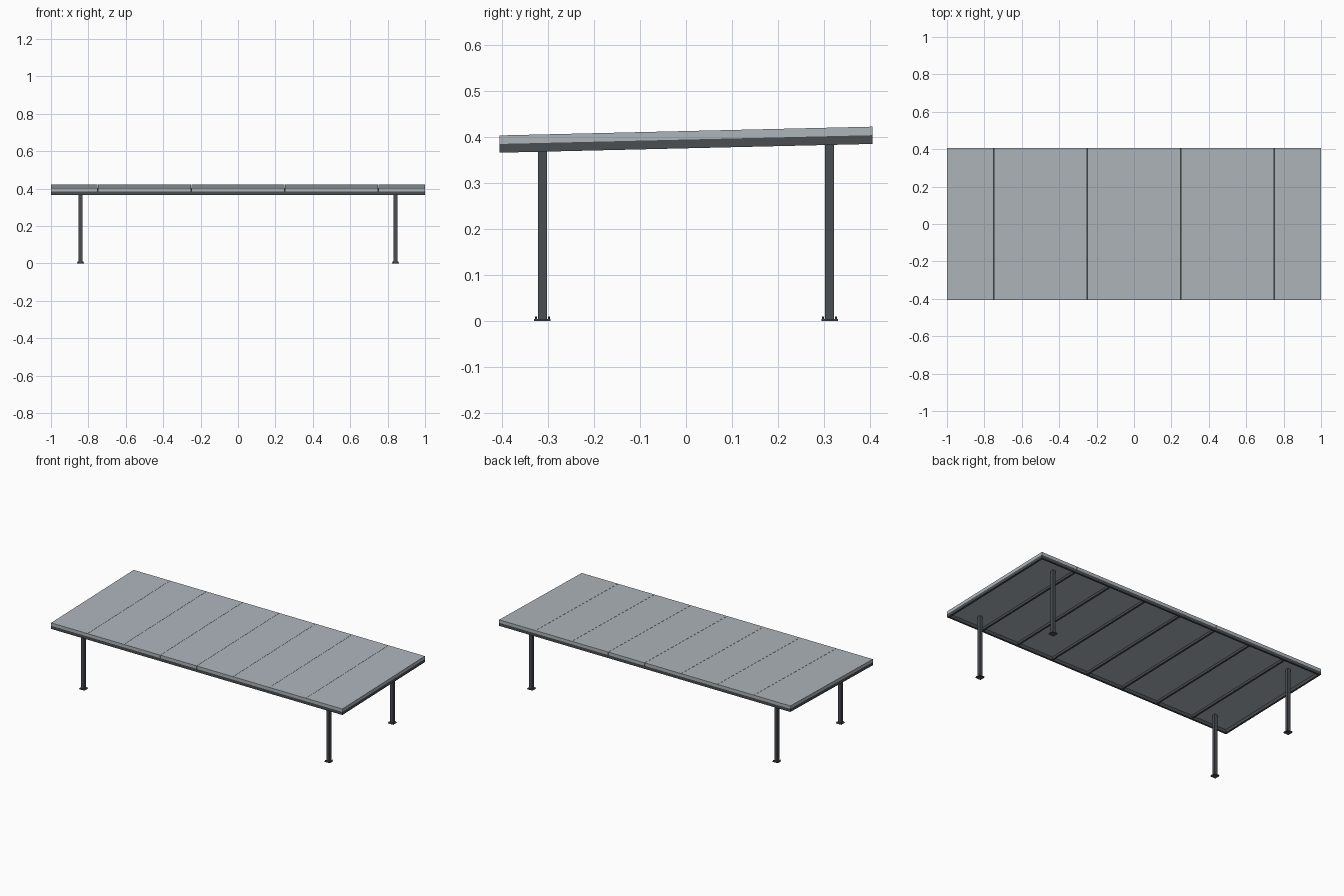
import bpy, bmesh
from mathutils import Matrix, Vector

cube = bpy.data.objects.get("Cube")
if cube:
    bpy.data.objects.remove(cube)


def make_material(name, color):
    mat = bpy.data.materials.new(name)
    mat.use_nodes = True
    mat.diffuse_color = color
    mat.node_tree.nodes["Principled BSDF"].inputs["Base Color"].default_value = color
    return mat


light_grey = make_material("light grey sheet", (0.42, 0.465, 0.495, 1))
dark_grey = make_material("dark grey steel", (0.068, 0.077, 0.083, 1))

# Overall sizes
HALF_X, HALF_Y = 1.0, 0.405
SLOPE = 0.0235            # rise of the roof per unit of y
FRAME_Z, PANEL_Z, TOP_Z = 0.375, 0.394, 0.4125
BEAM = 0.012
BAYS = 8
BAY = 2 * HALF_X / BAYS
SEAM = 0.0012


def finish(name, bm, mat):
    mesh = bpy.data.meshes.new(name)
    bm.to_mesh(mesh)
    bm.free()
    mesh.materials.append(mat)
    obj = bpy.data.objects.new(name, mesh)
    bpy.context.scene.collection.objects.link(obj)
    return obj


def add_box(bm, low, high):
    low, high = Vector(low), Vector(high)
    size = Matrix.Diagonal((*(high - low), 1))
    return bmesh.ops.create_cube(bm, size=1, matrix=Matrix.Translation((low + high) / 2) @ size)["verts"]


def tilted_box(name, x, y, z, mat):
    """Box given as three ranges, sheared to follow the roof slope."""
    bm = bmesh.new()
    for v in add_box(bm, *zip(x, y, z)):
        v.co.z += SLOPE * v.co.y
    return finish(name, bm, mat)


# Roof sheets, one for each bay
for i in range(BAYS):
    left = -HALF_X + i * BAY + (SEAM / 2 if i else 0)
    right = -HALF_X + (i + 1) * BAY - (SEAM / 2 if i < BAYS - 1 else 0)
    tilted_box("roof_sheet", (left, right), (-HALF_Y, HALF_Y), (PANEL_Z, TOP_Z), light_grey)

# Edge frame below the sheets
frame_z = (FRAME_Z, PANEL_Z)
inner_y = (-HALF_Y + BEAM, HALF_Y - BEAM)
tilted_box("front_beam", (-HALF_X, HALF_X), (-HALF_Y, inner_y[0]), frame_z, dark_grey)
tilted_box("back_beam", (-HALF_X, HALF_X), (inner_y[1], HALF_Y), frame_z, dark_grey)
tilted_box("right_beam", (-HALF_X, -HALF_X + BEAM), inner_y, frame_z, dark_grey)
tilted_box("left_beam", (HALF_X - BEAM, HALF_X), inner_y, frame_z, dark_grey)

# Rafters under the seams
for i in range(1, BAYS):
    x = -HALF_X + i * BAY
    tilted_box("rafter", (x - BEAM / 2, x + BEAM / 2), inner_y, (FRAME_Z + 0.005, PANEL_Z), dark_grey)


def post(name, cx, cy):
    """Square post with a bolted foot plate, cut to the roof slope."""
    bm = bmesh.new()
    for v in add_box(bm, (cx - 0.01, cy - 0.01, 0.004), (cx + 0.01, cy + 0.01, PANEL_Z)):
        if v.co.z > 0.1:
            v.co.z += SLOPE * v.co.y
    add_box(bm, (cx - 0.018, cy - 0.018, 0), (cx + 0.018, cy + 0.018, 0.004))
    for sx in (-1, 1):
        for sy in (-1, 1):
            spot = Matrix.Translation((cx + sx * 0.0138, cy + sy * 0.0138, 0.0065))
            bmesh.ops.create_cone(bm, cap_ends=True, segments=8, radius1=0.0022,
                                  radius2=0.0022, depth=0.006, matrix=spot)
    finish(name, bm, dark_grey)


# Four posts
for side, sx in (("left", 1), ("right", -1)):
    for end, sy in (("front", -1), ("back", 1)):
        post(f"{end}_{side}_post", sx * 0.842, sy * 0.312)
